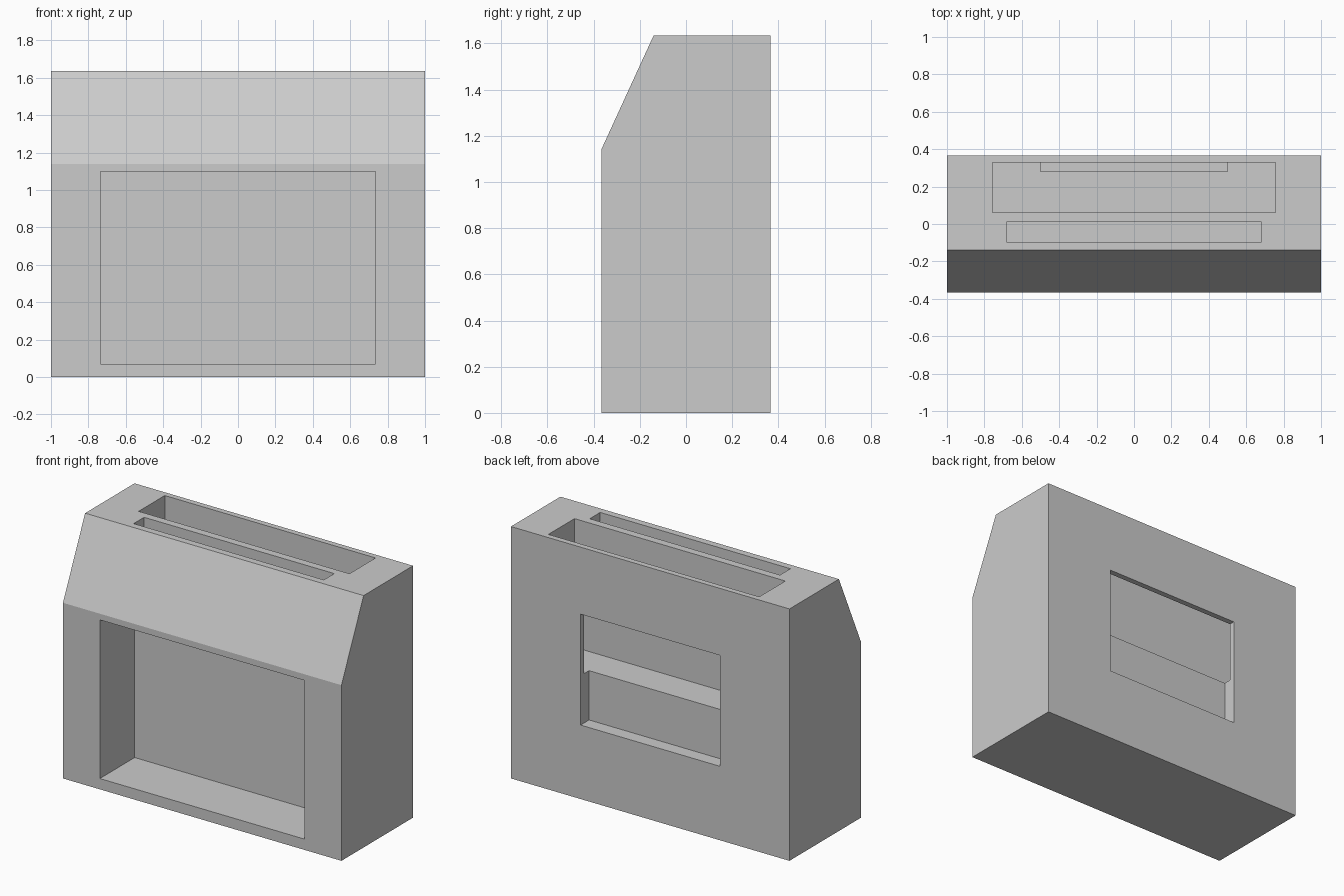
import bpy
import bmesh
from mathutils import Matrix, Vector

cube = bpy.data.objects.get("Cube")
if cube:
    bpy.data.objects.remove(cube, do_unlink=True)

HALF_DEPTH = 0.367
TOP = 1.635

# One plain grey for the whole body
grey = bpy.data.materials.new("light_grey")
grey.use_nodes = True
colour = (0.6, 0.6, 0.6, 1)
grey.diffuse_color = colour
grey.node_tree.nodes["Principled BSDF"].inputs["Base Color"].default_value = colour


def add_object(name, bm):
    bmesh.ops.recalc_face_normals(bm, faces=bm.faces)
    mesh = bpy.data.meshes.new(name)
    bm.to_mesh(mesh)
    bm.free()
    mesh.materials.append(grey)
    obj = bpy.data.objects.new(name, mesh)
    bpy.context.collection.objects.link(obj)
    return obj


def box(name, half_width, y, z):
    """Box centred on x, spanning the given y and z ranges."""
    bm = bmesh.new()
    size = Vector((2 * half_width, y[1] - y[0], z[1] - z[0]))
    centre = Vector((0, sum(y) / 2, sum(z) / 2))
    bmesh.ops.create_cube(bm, size=1, matrix=Matrix.LocRotScale(centre, None, size))
    return add_object(name, bm)


# Body: side profile with a sloped upper front, extruded across the width
profile = [(-HALF_DEPTH, 0), (HALF_DEPTH, 0), (HALF_DEPTH, TOP),
           (-0.14, TOP), (-HALF_DEPTH, 1.14)]
bm = bmesh.new()
side = bm.faces.new([bm.verts.new((-1, y, z)) for y, z in profile])
sweep = bmesh.ops.extrude_face_region(bm, geom=[side], use_keep_orig=True)
bmesh.ops.translate(bm, vec=(2, 0, 0),
                    verts=[v for v in sweep["geom"] if isinstance(v, bmesh.types.BMVert)])
body = add_object("holder_body", bm)

# Openings: front recess, two top slots, and a rear window into the deep slot
cutters = [
    box("front_recess_cutter", 0.735, (-0.6, -0.01), (0.07, 1.10)),
    box("narrow_slot_cutter", 0.683, (-0.095, 0.012), (1.18, 2)),
    box("deep_slot_cutter", 0.757, (0.062, 0.33), (0.80, 2)),
    box("rear_window_cutter", 0.5, (0.28, 0.6), (0.48, 1.20)),
]
for cutter in cutters:
    cutter.hide_render = True
    cut = body.modifiers.new(cutter.name, "BOOLEAN")
    cut.operation = "DIFFERENCE"
    cut.solver = "EXACT"
    cut.object = cutter

# Bake the cuts and drop the cutters
bpy.context.view_layer.update()
evaluated = body.evaluated_get(bpy.context.evaluated_depsgraph_get())
finished = bpy.data.meshes.new_from_object(evaluated)
body.modifiers.clear()
body.data = finished
finished.materials.clear()
finished.materials.append(grey)
for face in finished.polygons:
    face.material_index = 0
for cutter in cutters:
    bpy.data.objects.remove(cutter, do_unlink=True)
